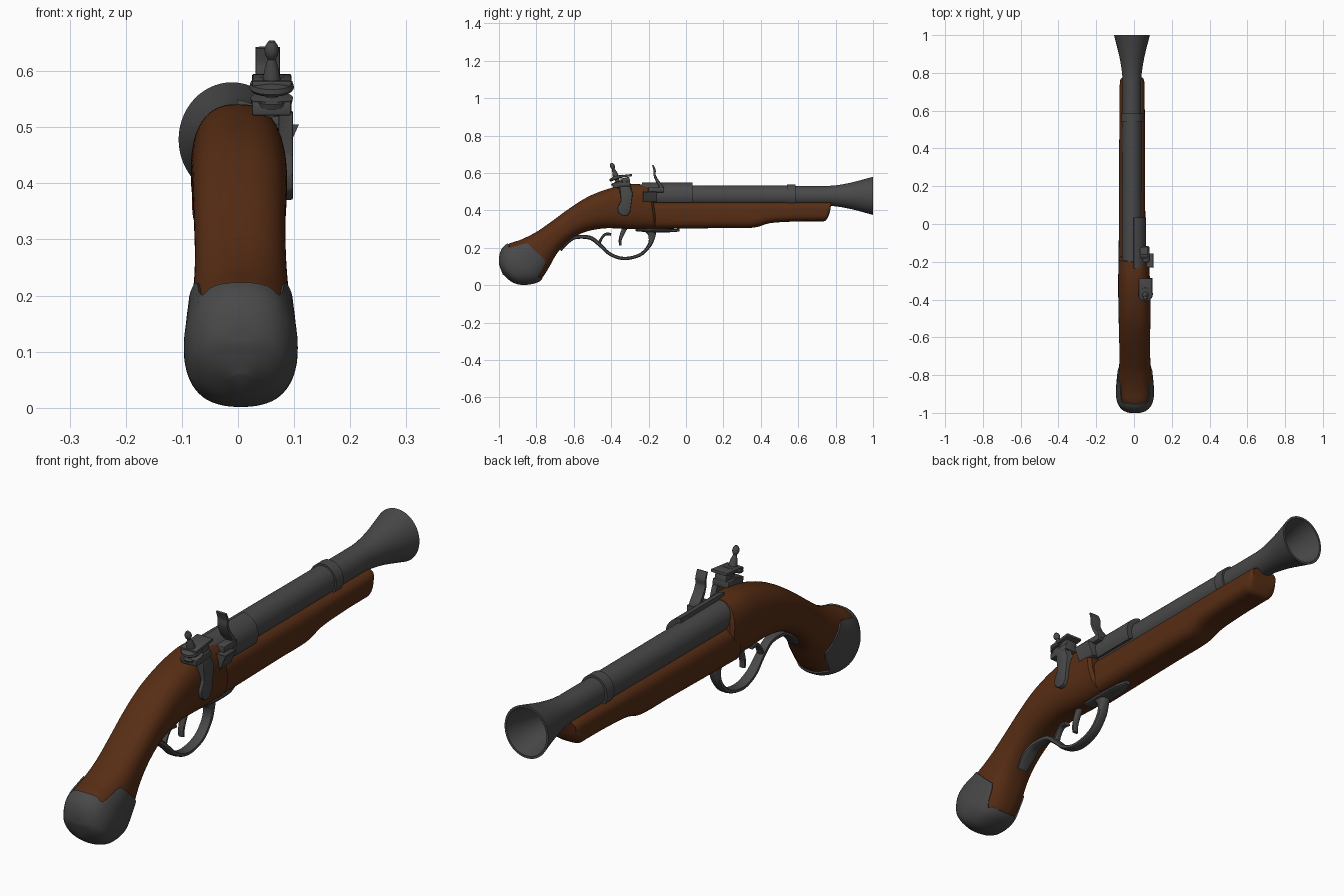
import bpy, bmesh, math
from mathutils import Matrix, Vector

if "Cube" in bpy.data.objects:
    bpy.data.objects.remove(bpy.data.objects["Cube"])


def material(name, col):
    m = bpy.data.materials.new(name)
    m.diffuse_color = (*col, 1)
    m.use_nodes = True
    m.node_tree.nodes["Principled BSDF"].inputs["Base Color"].default_value = m.diffuse_color
    return m


WOOD = material("dark_wood", (0.095, 0.026, 0.007))
METAL = material("grey_iron", (0.066, 0.066, 0.066))


def make(name, verts, faces, mat, matrix=None, bevel=0, angle=35):
    me = bpy.data.meshes.new(name)
    me.from_pydata([tuple(v) for v in verts], [], faces)
    if matrix:
        me.transform(matrix)
    bm = bmesh.new()
    bm.from_mesh(me)
    bmesh.ops.remove_doubles(bm, verts=bm.verts, dist=1e-5)
    if bevel:
        bmesh.ops.bevel(bm, geom=bm.edges[:], offset=bevel, segments=2,
                        affect='EDGES', profile=0.5)
    bmesh.ops.recalc_face_normals(bm, faces=bm.faces)
    bm.to_mesh(me)
    bm.free()
    me.materials.append(mat)
    me.shade_smooth()
    me.set_sharp_from_angle(angle=math.radians(angle))
    ob = bpy.data.objects.new(name, me)
    bpy.context.collection.objects.link(ob)
    return ob


def curve(pts, t):
    """Catmull-Rom through tuples, t in 0..len-1"""
    n = len(pts) - 1
    i = min(max(int(t), 0), n - 1)
    u = t - i
    a, b, c, d = (pts[min(max(k, 0), n)] for k in (i - 1, i, i + 1, i + 2))
    return [0.5 * (2 * q + (r - p) * u + (2 * p - 5 * q + 4 * r - s) * u * u
                   + (3 * q - p - 3 * r + s) * u ** 3) for p, q, r, s in zip(a, b, c, d)]


def sup(v, p):
    return math.copysign(abs(v) ** (2 / p), v)


def grid(name, rows, mat, **kw):
    """Closed tube from rings of points, capped at both ends"""
    n = len(rows[0])
    verts = [v for r in rows for v in r]
    faces = [(i * n + j, i * n + (j + 1) % n, (i + 1) * n + (j + 1) % n, (i + 1) * n + j)
             for i in range(len(rows) - 1) for j in range(n)]
    faces += [tuple(range(n)), tuple(range(len(verts) - n, len(verts)))]
    return make(name, verts, faces, mat, **kw)


def section(secs, t, a, p, off=0.0):
    """Point on a lofted body; sections are (top y, z, bottom y, z, half width, centre x)"""
    ty, tz, by, bz, hw, cx = curve(secs, t)
    c = Vector((cx, (ty + by) / 2, (tz + bz) / 2))
    h = Vector((0, (ty - by) / 2, (tz - bz) / 2))
    h += h.normalized() * off
    v = c + h * sup(math.cos(a), p) + Vector(((hw + off) * sup(math.sin(a), p), 0, 0))
    v.z, v.y = max(v.z, 0), max(v.y, -1)
    return v


def lathe(name, prof, matrix, mat=METAL, n=40):
    rows = [[(max(r, 1e-4) * math.cos(k * math.tau / n), max(r, 1e-4) * math.sin(k * math.tau / n), h)
             for k in range(n)] for h, r in prof]
    return grid(name, rows, mat, matrix=matrix)


def strap(name, pts, x, p=3, steps=6, n=14):
    """Swept band in the yz plane; points are (y, z, half width, half thickness)"""
    rows = []
    last = len(pts) - 1
    for i in range(last * steps + 1):
        t = i / steps
        y, z, w, th = curve(pts, t)
        q, r = curve(pts, max(t - .05, 0)), curve(pts, min(t + .05, last))
        d = Vector((0, r[0] - q[0], r[1] - q[1])).normalized()
        nv = Vector((0, -d.z, d.y))
        rows.append([Vector((x + w * sup(math.cos(k * math.tau / n), p), y, z))
                     + nv * th * sup(math.sin(k * math.tau / n), p) for k in range(n)])
    return grid(name, rows, METAL)


def prism(name, poly, axis, lo, hi, bevel=0):
    """Polygon in yz extruded along x, or in xz extruded along y"""
    f = (lambda a, b, e: (e, a, b)) if axis == 'x' else (lambda a, b, e: (a, e, b))
    return grid(name, [[f(a, b, e) for a, b in poly] for e in (lo, hi)], METAL, bevel=bevel)


def box(name, centre, size, tilt=0, bevel=0.004):
    v = [(x, y, z) for x in (-.5, .5) for y in (-.5, .5) for z in (-.5, .5)]
    f = [(0, 1, 3, 2), (4, 6, 7, 5), (0, 4, 5, 1), (2, 3, 7, 6), (0, 2, 6, 4), (1, 5, 7, 3)]
    v = [(a * size[0], b * size[1], c * size[2]) for a, b, c in v]
    return make(name, v, f, METAL, bevel=bevel,
                matrix=Matrix.Translation(centre) @ Matrix.Rotation(tilt, 4, 'X'))


# Grip and rear stock
N = 64
ANG = [k * math.tau / N for k in range(N)]
GRIP = [(-.20, .537, -.165, .30, .081, 0), (-.30, .54, -.30, .30, .084, 0),
        (-.41, .517, -.42, .305, .085, .002), (-.52, .475, -.51, .293, .084, .003),
        (-.62, .413, -.575, .270, .082, .003), (-.72, .34, -.635, .230, .081, .004),
        (-.80, .285, -.69, .17, .083, .005), (-.88, .245, -.73, .10, .089, .005),
        (-.95, .220, -.770, .038, .094, .005), (-.985, .185, -.81, .014, .096, .005),
        (-.998, .13, -.87, .005, .084, .005), (-.990, .09, -.915, .012, .058, .005),
        (-.976, .055, -.945, .027, .015, .005)]
rows = [[section(GRIP, 0, a, 2.5, -.012) + Vector((0, .012, 0)) for a in ANG]]
rows += [[section(GRIP, i / 5, a, 2.5) for a in ANG] for i in range(49)]
grid("rear_stock", rows, WOOD)

# Butt cap with scalloped edge: tongues on both sides
def cap_edge(a):
    s = abs(math.sin(a))
    k = min(max((s - .66) / .16, 0), 1)
    dip = math.exp(-((s - .6) / .1) ** 2) * .2
    return 8.0 + dip - 1.1 * k * k * (3 - 2 * k)


rows = [[section(GRIP, cap_edge(a), a, 2.5, -.004) for a in ANG]]
for i in range(26):
    rows.append([section(GRIP, cap_edge(a) + (12 - cap_edge(a)) * i / 25, a, 2.5 - .3 * i / 25, .005)
                 for a in ANG])
grid("butt_cap", rows, METAL)

# Fore stock under the barrel
FORE = [(-.22, .446, -.22, .30, .072, -.01), (0, .446, 0, .303, .07, -.01),
        (.20, .446, .20, .306, .069, -.01), (.36, .446, .36, .308, .069, -.01),
        (.46, .446, .45, .332, .068, -.01), (.60, .446, .59, .341, .067, -.01),
        (.72, .446, .70, .342, .066, -.01), (.765, .446, .745, .345, .064, -.01),
        (.778, .442, .768, .385, .055, -.01)]
grid("fore_stock", [[section(FORE, i / 5, a, 3.2) for a in ANG] for i in range(41)], WOOD)

# Barrel with band, flared bell and open bore
BARREL = [(-.23, 0), (-.23, .057), (.54, .055), (.54, .062), (.585, .062), (.585, .053), (.76, .053),
          (.80, .056), (.84, .062), (.88, .070), (.92, .080), (.96, .091), (1, .102), (1, .093),
          (.95, .080), (.90, .067), (.85, .057), (.78, .046), (.70, .042), (.50, .041), (.50, 0)]
lathe("barrel", BARREL, Matrix.Translation((-.011, 0, .478)) @ Matrix.Diagonal((.93, 1, 1, 1))
      @ Matrix.Rotation(-math.pi / 2, 4, 'X'), n=56)

# Breech sleeve over the right upper side of the barrel
arc = [math.radians(82 - 7.5 * k) for k in range(16)]
ring = [(-.011 + .075 * math.cos(a), .478 + .072 * math.sin(a)) for a in arc]
ring += [(-.011 + .046 * math.cos(a), .478 + .048 * math.sin(a)) for a in reversed(arc)]
prism("breech_sleeve", ring, 'y', -.235, .035)

# Trigger guard, hook, plate and trigger
GX = .002
strap("trigger_guard", [(-.19, .30, .024, .035), (-.182, .265, .02, .02), (-.195, .215, .02, .011),
                        (-.245, .163, .021, .009), (-.33, .143, .022, .009), (-.405, .166, .021, .009),
                        (-.46, .215, .018, .010), (-.513, .254, .018, .011), (-.59, .256, .022, .010),
                        (-.635, .228, .030, .009), (-.672, .187, .022, .008)], GX)
strap("guard_hook", [(-.468, .215, .014, .009), (-.452, .25, .013, .007), (-.43, .273, .013, .007),
                     (-.40, .272, .014, .008)], GX)
strap("guard_plate", [(-.27, .297, .022, .008), (-.18, .293, .03, .011), (-.09, .292, .028, .009),
                      (-.035, .295, .012, .008)], GX)
strap("trigger", [(-.325, .31, .012, .014), (-.343, .27, .012, .011), (-.352, .24, .012, .008),
                  (-.352, .212, .012, .006)], GX)

# Cock: teardrop side plate, jaws and clamp screw
prism("cock_plate", [(-.355, .53), (-.35, .48), (-.348, .45), (-.366, .415), (-.362, .388),
                     (-.337, .370), (-.312, .374), (-.298, .396), (-.292, .44), (-.285, .49),
                     (-.30, .53)], 'x', .072, .098, .004)
box("lower_jaw", (.06, -.345, .538), (.07, .095, .026), .1)
box("jaw_neck", (.062, -.325, .56), (.05, .05, .03), .2)
SCREW = [(0, 0), (0, .014), (.022, .014), (.022, .036), (.032, .038), (.036, .012), (.046, .012),
         (.046, .036), (.051, .04), (.060, .038), (.064, .016), (.085, .013), (.105, .007),
         (.112, .011), (.120, .013), (.130, .011), (.138, .006), (.14, 0)]
lathe("clamp_screw", SCREW, Matrix.Translation((.06, -.355, .522)) @ Matrix.Rotation(.32, 4, 'X'), n=24)
box("upper_jaw", (.06, -.34, .583), (.07, .105, .012), .12, .003)

# Frizzen and flash pan
strap("frizzen", [(-.178, .642, .022, .004), (-.168, .615, .022, .006), (-.168, .59, .022, .006),
                  (-.155, .56, .022, .008), (-.135, .53, .022, .010), (-.125, .505, .022, .010)], .053, p=6)
box("frizzen_base", (.056, -.16, .51), (.05, .085, .026))
prism("flash_pan", [(.045, .445), (.08, .445), (.092, .475), (.104, .502), (.045, .502)],
      'y', -.23, -.155, .003)
